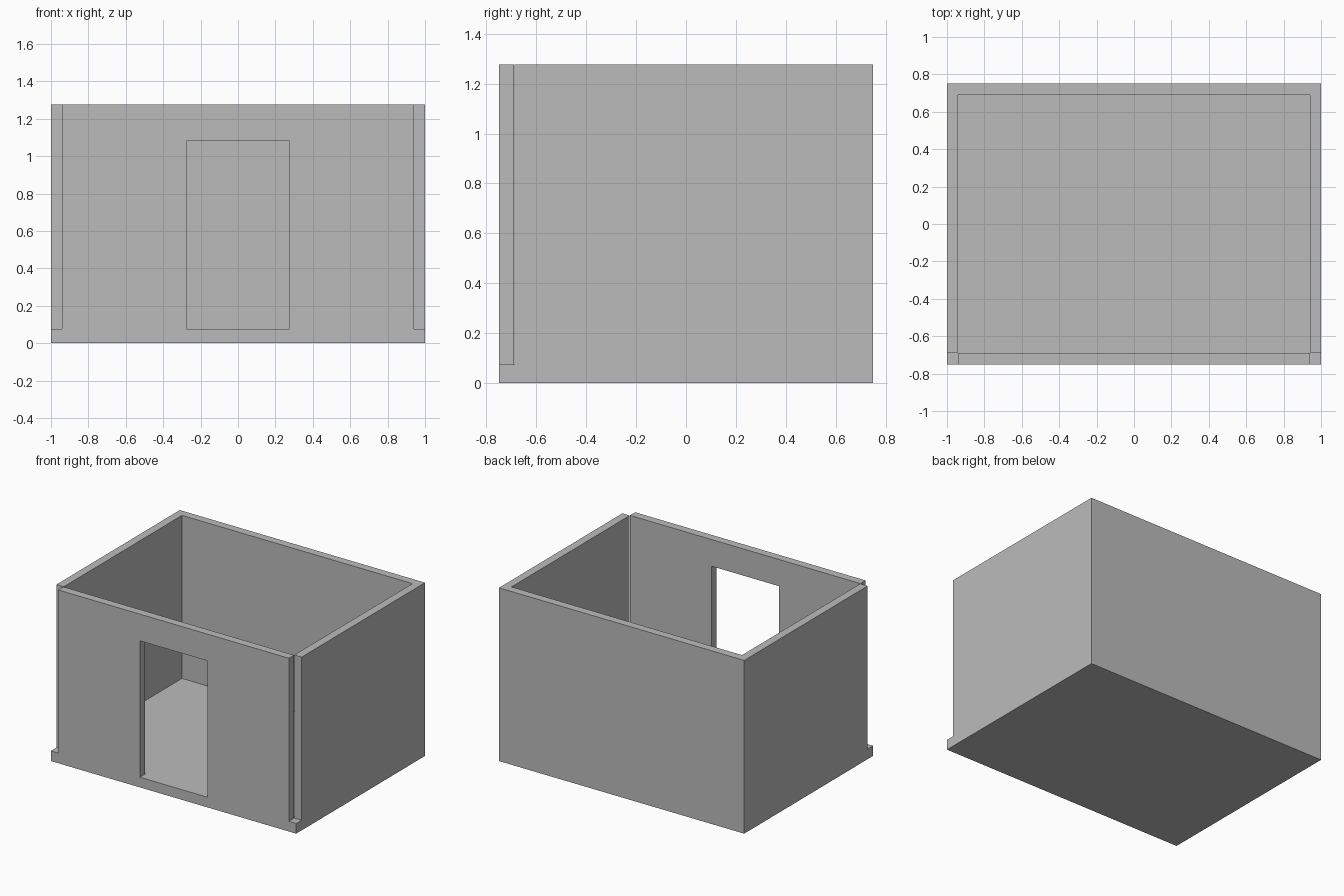
import bpy
import bmesh
from mathutils import Matrix, Vector

cube = bpy.data.objects.get("Cube")
if cube:
    bpy.data.objects.remove(cube)

grey = bpy.data.materials.new("plain_grey")
grey.use_nodes = True
GREY = (0.5, 0.5, 0.5, 1.0)
grey.diffuse_color = GREY
grey.node_tree.nodes["Principled BSDF"].inputs["Base Color"].default_value = GREY

W, D, H = 1.0, 0.75, 1.277      # half width, half depth, height
T, FLOOR = 0.06, 0.075          # wall and floor thickness
DOOR_W, DOOR_TOP = 0.275, 1.08  # half width and top of the doorway


def finish(name, bm):
    mesh = bpy.data.meshes.new(name)
    bmesh.ops.recalc_face_normals(bm, faces=bm.faces)
    bm.to_mesh(mesh)
    bm.free()
    mesh.materials.append(grey)
    obj = bpy.data.objects.new(name, mesh)
    bpy.context.collection.objects.link(obj)
    return obj


def prism(name, outline, axis, start, end):
    """Extrude a flat outline along y or z."""
    bm = bmesh.new()
    place = (lambda u, v: (u, start, v)) if axis == "y" else (lambda u, v: (u, v, start))
    face = bm.faces.new([bm.verts.new(place(u, v)) for u, v in outline])
    geom = bmesh.ops.extrude_face_region(bm, geom=[face])["geom"]
    step = Vector((0, end - start, 0)) if axis == "y" else Vector((0, 0, end - start))
    bmesh.ops.translate(bm, vec=step, verts=[g for g in geom if isinstance(g, bmesh.types.BMVert)])
    return finish(name, bm)


# Floor slab
prism("floor", [(-W, -D), (W, -D), (W, D), (-W, D)], "z", 0, FLOOR)

# Back and side walls as one U-shaped plan
inner, front = W - T, -D + T + 0.003
prism("back_and_side_walls",
      [(-W, front), (-inner, front), (-inner, D - T), (inner, D - T),
       (inner, front), (W, front), (W, D), (-W, D)], "z", FLOOR, H)

# Front wall with the doorway, leaving a notch at each corner
prism("front_wall",
      [(-inner, FLOOR), (-DOOR_W, FLOOR), (-DOOR_W, DOOR_TOP), (DOOR_W, DOOR_TOP),
       (DOOR_W, FLOOR), (inner, FLOOR), (inner, H), (-inner, H)], "y", -D, -D + T)
